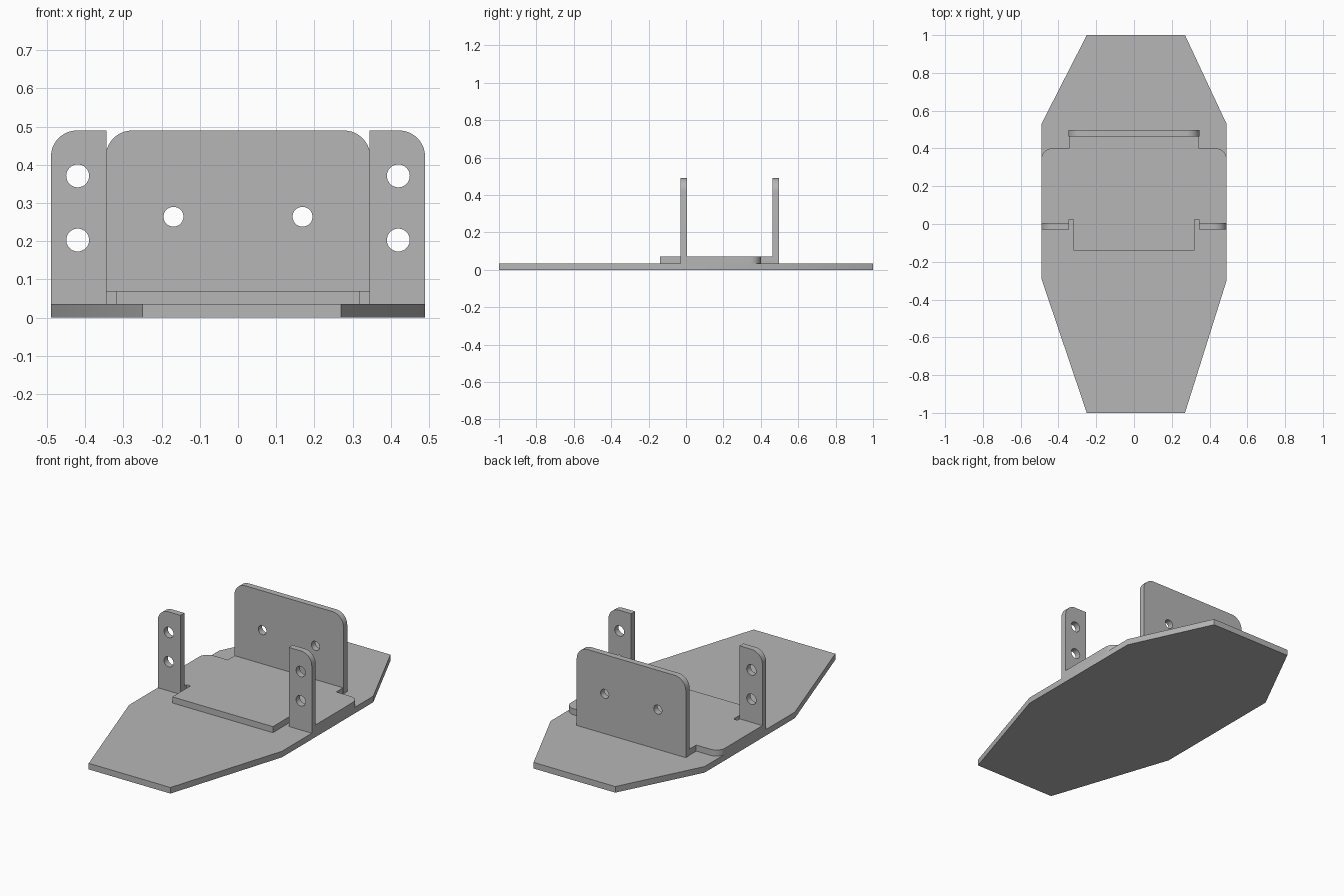
import bpy, bmesh
from math import cos, sin, pi, radians
from mathutils import Vector, Matrix

cube = bpy.data.objects.get("Cube")
if cube:
    bpy.data.objects.remove(cube, do_unlink=True)

GREY = bpy.data.materials.new("plain grey")
GREY.use_nodes = True
GREY.diffuse_color = (0.47, 0.47, 0.47, 1)
GREY.node_tree.nodes["Principled BSDF"].inputs["Base Color"].default_value = GREY.diffuse_color

T = 0.035    # sheet thickness
TOP = 0.49   # top of the upright flanges


def rounded(corners, steps=10):
    """Outline from (x, y) or (x, y, radius) right-angle corners."""
    pts = []
    for i, c in enumerate(corners):
        p = Vector(c[:2])
        if len(c) == 2:
            pts.append(p)
            continue
        r = c[2]
        a = (Vector(corners[i - 1][:2]) - p).normalized() * r
        b = (Vector(corners[(i + 1) % len(corners)][:2]) - p).normalized() * r
        for k in range(steps + 1):
            t = k / steps * pi / 2
            pts.append(p + a * (1 - sin(t)) + b * (1 - cos(t)))
    return pts


def circle(x, y, r, n=32):
    return [Vector((x + r * cos(2 * pi * k / n), y + r * sin(2 * pi * k / n))) for k in range(n)]


def sheet(name, outline, holes, matrix):
    """Flat sheet with holes, one thickness deep and centred on its plane."""
    curve = bpy.data.curves.new(name + "_profile", 'CURVE')
    curve.dimensions = '2D'
    curve.fill_mode = 'BOTH'
    curve.extrude = T / 2
    for loop in [rounded(outline)] + [circle(*h) for h in holes]:
        spline = curve.splines.new('POLY')
        spline.points.add(len(loop) - 1)
        for point, p in zip(spline.points, loop):
            point.co = (p.x, p.y, 0, 1)
        spline.use_cyclic_u = True
    temp = bpy.data.objects.new(name + "_profile", curve)
    bpy.context.collection.objects.link(temp)
    mesh = bpy.data.meshes.new_from_object(temp.evaluated_get(bpy.context.evaluated_depsgraph_get()))
    bpy.data.objects.remove(temp, do_unlink=True)
    bpy.data.curves.remove(curve)

    bm = bmesh.new()
    bm.from_mesh(mesh)
    bmesh.ops.remove_doubles(bm, verts=bm.verts, dist=0.0001)
    bmesh.ops.transform(bm, matrix=matrix, verts=bm.verts)
    bmesh.ops.recalc_face_normals(bm, faces=bm.faces)
    for f in bm.faces:
        f.smooth = True
        f.material_index = 0
    bm.to_mesh(mesh)
    bm.free()
    mesh.set_sharp_from_angle(angle=radians(30))
    mesh.materials.clear()
    mesh.materials.append(GREY)
    mesh.name = name
    obj = bpy.data.objects.new(name, mesh)
    bpy.context.collection.objects.link(obj)
    return obj


def flat(z):
    return Matrix.Translation((0, 0, z + T / 2))


def upright(y):
    return Matrix.Translation((0, y, 0)) @ Matrix.Rotation(pi / 2, 4, 'X')


# Long eight-sided base plate
sheet("base_plate",
      [(-0.25, -1), (0.27, -1), (0.49, -0.3), (0.49, 0.53),
       (0.27, 1), (-0.25, 1), (-0.49, 0.53), (-0.49, -0.29)], [], flat(0))

# Bracket floor: front tongue, relief notches, rounded shoulders, neck to the back wall
half = [(0.32, -0.14), (0.32, 0.025), (0.345, 0.025), (0.345, -0.01), (0.49, -0.01),
        (0.49, 0.4, 0.055), (0.345, 0.4), (0.345, 0.48)]
mirrored = [(-c[0], *c[1:]) for c in reversed(half)]
sheet("bracket_floor", half + mirrored, [], flat(T))

# Back wall with two holes
sheet("back_wall",
      [(-0.347, T), (0.347, T), (0.347, TOP, 0.07), (-0.347, TOP, 0.07)],
      [(s * 0.169, 0.264, 0.026) for s in (-1, 1)], upright(0.48))

# Side ears, each with two holes and a rounded outer corner
for side, s in (("left", 1), ("right", -1)):
    sheet(side + "_ear",
          [(s * 0.345, T), (s * 0.49, T), (s * 0.49, TOP, 0.068), (s * 0.345, TOP)],
          [(s * 0.42, z, 0.03) for z in (0.203, 0.371)], upright(-0.012))
